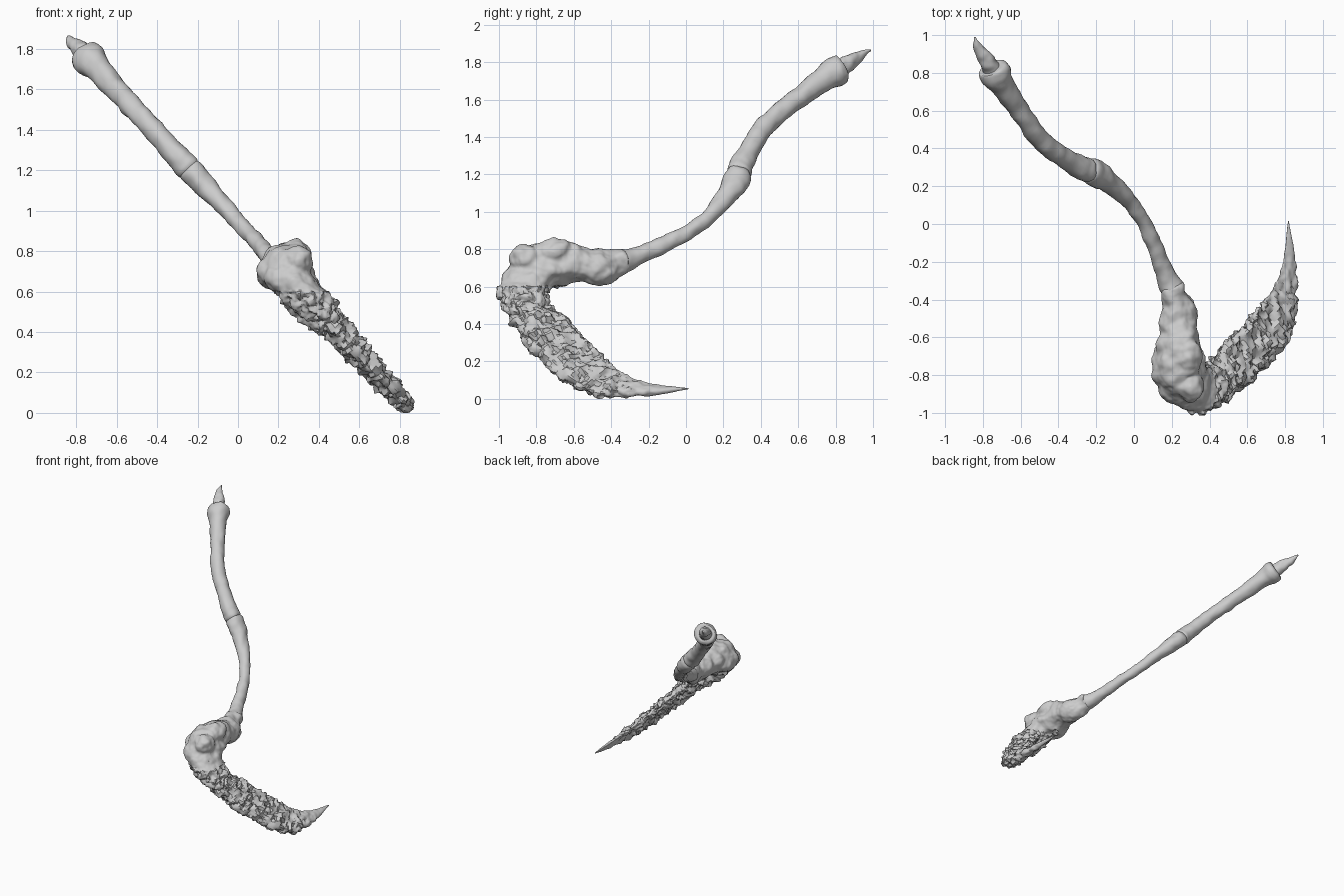
import bpy, bmesh, math
from mathutils import Vector, Matrix, noise

if "Cube" in bpy.data.objects:
    bpy.data.objects.remove(bpy.data.objects["Cube"])

NX, NZ = 0.737, 0.676          # normal of the slanted plane holding the weapon


def place(y, z, w=0.0):
    """Side-view position plus an offset across the plane -> world point."""
    return Vector((0.867 - 0.918 * z + NX * w, y, z + NZ * w))


def smooth_rows(rows, n):
    """Catmull-Rom interpolation through rows of numbers."""
    out, m = [], len(rows) - 1
    for k in range(n + 1):
        f = k / n * m
        i = min(int(f), m - 1)
        t = f - i
        a, b, c, d = (rows[min(max(i + j, 0), m)] for j in (-1, 0, 1, 2))
        out.append([0.5 * (2 * q + (r - p) * t + (2 * p - 5 * q + 4 * r - s) * t * t
                           + (3 * q - p - 3 * r + s) * t ** 3)
                    for p, q, r, s in zip(a, b, c, d)])
    return out


def skin(bm, rings):
    """Join rings of points into a closed tube."""
    vs = [[bm.verts.new(p) for p in ring] for ring in rings]
    n = len(vs[0])
    for a, b in zip(vs, vs[1:]):
        for i in range(n):
            bm.faces.new((a[i], a[(i + 1) % n], b[(i + 1) % n], b[i]))
    bm.faces.new(vs[0][::-1])
    bm.faces.new(vs[-1])


def tube(bm, rows, n=60, seg=24):
    """Rows: y, z, in-plane radius, across radius, across offset."""
    rows = smooth_rows(rows, n)
    rings = []
    for k, (y, z, ra, rb, off) in enumerate(rows):
        p, q = rows[max(k - 1, 0)], rows[min(k + 1, n)]
        t = Vector((q[0] - p[0], (q[1] - p[1]) / NX)).normalized()
        rings.append([])
        for i in range(seg):
            a = math.tau * i / seg
            u = max(ra, 0.003) * math.cos(a)
            rings[-1].append(place(y - t.y * u, z + t.x * u * NX,
                                   off + max(rb, 0.003) * math.sin(a)))
    skin(bm, rings)


def roughen(bm, amount):
    """Push vertices along normals; amount(co) gives (strength, scale)."""
    bmesh.ops.recalc_face_normals(bm, faces=bm.faces)
    bm.normal_update()
    moves = []
    for v in bm.verts:
        s, f = amount(v.co)
        moves.append(v.normal * s * (noise.noise(v.co * f) + 0.5 * noise.noise(v.co * f * 2.1)))
    for v, d in zip(bm.verts, moves):
        v.co += d


def finish(bm, name, angle=40):
    bmesh.ops.recalc_face_normals(bm, faces=bm.faces)
    me = bpy.data.meshes.new(name)
    bm.to_mesh(me)
    bm.free()
    ob = bpy.data.objects.new(name, me)
    bpy.context.collection.objects.link(ob)
    bpy.ops.object.select_all(action='DESELECT')
    ob.select_set(True)
    bpy.context.view_layer.objects.active = ob
    bpy.ops.object.shade_smooth_by_angle(angle=math.radians(angle))
    return ob


def bone(name, rows, strength=0.008, n=70):
    bm = bmesh.new()
    tube(bm, rows, n)
    roughen(bm, lambda co: (strength, 13))
    finish(bm, name)


# Pointed end spike
bone("end_spike", [(0.79, 1.745, .05, .055, 0), (0.85, 1.785, .045, .045, 0),
                   (0.91, 1.825, .032, .034, 0), (0.96, 1.853, .018, .02, 0),
                   (0.992, 1.862, .006, .008, 0)], 0.01, 40)

# Upper handle bone with knobbed ends
bone("upper_handle_bone", [(0.835, 1.762, .045, .045, 0), (0.825, 1.757, .076, .078, 0),
                           (0.785, 1.74, .082, .083, 0), (0.72, 1.695, .062, .066, 0),
                           (0.60, 1.605, .054, .055, 0), (0.50, 1.53, .053, .053, 0),
                           (0.41, 1.44, .053, .053, 0), (0.345, 1.34, .054, .053, 0),
                           (0.30, 1.25, .062, .06, 0), (0.285, 1.21, .066, .06, 0),
                           (0.283, 1.195, .03, .03, 0)])

# Lower handle bone
bone("lower_handle_bone", [(0.29, 1.215, .04, .04, 0), (0.285, 1.195, .068, .062, 0),
                           (0.255, 1.14, .068, .062, 0), (0.21, 1.075, .053, .05, 0),
                           (0.12, 0.97, .043, .042, 0), (0.02, 0.895, .04, .04, 0),
                           (-0.10, 0.832, .043, .042, 0), (-0.21, 0.785, .047, .046, 0),
                           (-0.29, 0.75, .055, .054, 0), (-0.345, 0.728, .062, .062, 0.01),
                           (-0.36, 0.722, .03, .03, 0.01)])

# Heavy joint bone: curved core plus two side knuckles
bm = bmesh.new()
tube(bm, [(-0.315, 0.735, .04, .04, .01), (-0.325, 0.732, .07, .065, .01),
          (-0.37, 0.715, .072, .072, .01), (-0.44, 0.695, .098, .085, .015),
          (-0.55, 0.70, .105, .1, .025), (-0.67, 0.705, .12, .115, .025),
          (-0.78, 0.685, .135, .11, .02), (-0.855, 0.61, .135, .10, 0),
          (-0.865, 0.53, .13, .085, 0), (-0.84, 0.45, .10, .07, 0)], 60, 32)
for loc, size in [((.165, -.74, .69), (.07, .12, .075)), ((.20, -.86, .665), (.06, .085, .075)),
                  ((.295, -.71, .785), (.075, .10, .07)), ((.30, -.86, .745), (.075, .09, .075)),
                  ((.37, -.92, .56), (.07, .08, .08))]:
    bmesh.ops.create_icosphere(bm, subdivisions=3, radius=1,
                               matrix=Matrix.LocRotScale(Vector(loc), None, Vector(size)))
joint = finish(bm, "joint_bone")
mod = joint.modifiers.new("fuse", 'REMESH')
mod.mode, mod.voxel_size = 'VOXEL', 0.009
mod = joint.modifiers.new("soften", 'SMOOTH')
mod.factor, mod.iterations = 0.5, 8
bpy.ops.object.modifier_apply(modifier="fuse")
bpy.ops.object.modifier_apply(modifier="soften")
bm = bmesh.new()
bm.from_mesh(joint.data)
bpy.data.objects.remove(joint)
roughen(bm, lambda co: (0.022, 8))
roughen(bm, lambda co: (0.028, 24) if co.z < 0.6 else (0.006, 20))
finish(bm, "joint_bone")

# Curved blade: rows of outer y, z, inner y, z, half thickness
edges = smooth_rows([(-0.95, 0.60, -0.75, 0.60, .075), (-0.955, 0.50, -0.735, 0.525, .075),
                     (-0.895, 0.37, -0.63, 0.425, .072), (-0.76, 0.20, -0.51, 0.295, .062),
                     (-0.57, 0.05, -0.39, 0.175, .048), (-0.37, 0.018, -0.27, 0.105, .036),
                     (-0.17, 0.024, -0.13, 0.072, .022), (-0.04, 0.045, -0.03, 0.062, .01),
                     (0.015, 0.052, 0.017, 0.056, .004)], 130)
rings = []
for oy, oz, iy, iz, h in edges:
    ring = []
    for i in range(48):
        a = math.tau * i / 48
        s = 0.5 + 0.5 * math.cos(a)                 # 0 cutting edge, 1 spine
        w = h * math.sin(a) * (0.35 + 0.85 * s)
        ring.append(place(iy + (oy - iy) * s, iz + (oz - iz) * s, w))
    rings.append(ring)
bm = bmesh.new()
skin(bm, rings)


def crust(co):
    """Rough along the spine and root, smooth at the tip and cutting edge."""
    tip = min(max((-0.15 - co.y) / 0.4, 0), 1)
    spine = min(max((-co.y - co.z + 0.28) / 0.3, 0.25), 1)
    return 0.032 * tip * spine + 0.002, 21


roughen(bm, crust)
roughen(bm, lambda co: (crust(co)[0] * 0.35, 45))
for v in bm.verts:
    v.co.z = max(v.co.z, 0.0)
finish(bm, "curved_blade", 35)
